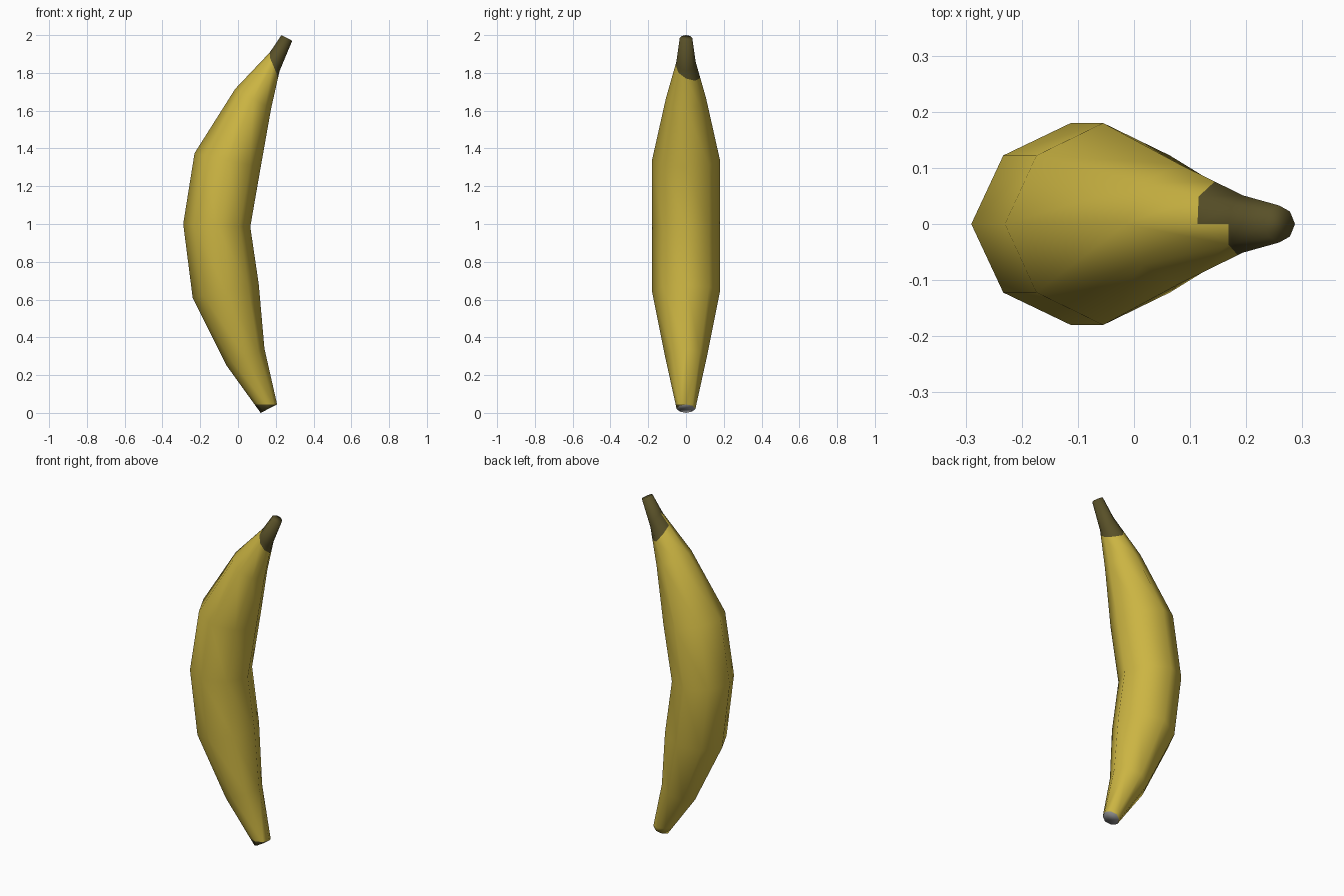
import bpy, bmesh, math
from mathutils import Vector

if "Cube" in bpy.data.objects:
    bpy.data.objects.remove(bpy.data.objects["Cube"])


def material(name, rgb):
    m = bpy.data.materials.new(name)
    m.diffuse_color = (*rgb, 1)
    m.use_nodes = True
    m.node_tree.nodes["Principled BSDF"].inputs["Base Color"].default_value = m.diffuse_color
    return m


# Each ring: outer point (x, z), inner point (x, z), half width in y
RINGS = [
    ((0.12, 0.0), (0.207, 0.045), 0.05),
    ((-0.06, 0.25), (0.14, 0.34), 0.11),
    ((-0.24, 0.61), (0.11, 0.68), 0.18),
    ((-0.29, 1.0), (0.065, 0.985), 0.18),
    ((-0.23, 1.375), (0.12, 1.30), 0.18),
    ((-0.015, 1.715), (0.175, 1.61), 0.107),
    ((0.168, 1.908), (0.22, 1.81), 0.051),
    ((0.23, 2.0), (0.287, 1.97), 0.033),
]
SIDES = 8
# Height of the stem colour edge between rings 5 and 6, per column
STEM_EDGE = [0.7, 0.62, 0.56, 0.66, 0.8, 0.87, 0.92, 0.95]
YELLOW, BROWN, GREY = 0, 1, 2

bm = bmesh.new()


def ring(outer, inner, half):
    o, i = Vector((outer[0], 0, outer[1])), Vector((inner[0], 0, inner[1]))
    mid, arm = (o + i) / 2, (o - i) / 2
    verts = []
    for k in range(SIDES):
        a = math.tau * k / SIDES
        s = 0.96 if k % 2 else 1.0
        verts.append(bm.verts.new(mid + arm * math.cos(a) * s
                                  + Vector((0, half * math.sin(a) * s, 0))))
    return verts


def face(verts, colour):
    f = bm.faces.new(verts)
    f.material_index = colour
    f.smooth = True


rings = [ring(*r) for r in RINGS]
edge = [bm.verts.new(a.co.lerp(b.co, t))
        for a, b, t in zip(rings[5], rings[6], STEM_EDGE)]

# Skin and stem
for r in range(len(rings) - 1):
    lo, hi = rings[r], rings[r + 1]
    for k in range(SIDES):
        n = (k + 1) % SIDES
        if r != 5:
            face((lo[k], lo[n], hi[n], hi[k]), BROWN if r == 6 else YELLOW)
        elif n:
            face((lo[k], lo[n], edge[n], edge[k]), YELLOW)
            face((edge[k], edge[n], hi[n], hi[k]), BROWN)
        else:  # colour edge steps up at the outer seam
            face((lo[k], lo[n], edge[n], hi[n], edge[k]), YELLOW)
            face((edge[k], hi[n], hi[k]), BROWN)

# End caps
face(rings[-1], BROWN)
face(rings[0][::-1], GREY)

# Dark rim at the front of the lower tip
bmesh.ops.bisect_plane(bm, geom=bm.verts[:] + bm.edges[:] + bm.faces[:],
                       plane_co=(0, 0, 0.045), plane_no=(0, 0, 1), dist=0.0005)
for f in bm.faces:
    c = f.calc_center_median()
    if c.z < 0.045 and c.y < -0.005 and f.material_index == YELLOW:
        f.material_index = BROWN

bmesh.ops.recalc_face_normals(bm, faces=bm.faces[:])
mesh = bpy.data.meshes.new("banana")
bm.to_mesh(mesh)
bm.free()
for m in (material("yellow skin", (0.60, 0.46, 0.055)),
          material("dark brown stem", (0.098, 0.08, 0.021)),
          material("grey tip", (0.3, 0.3, 0.3))):
    mesh.materials.append(m)
obj = bpy.data.objects.new("banana", mesh)
bpy.context.collection.objects.link(obj)
